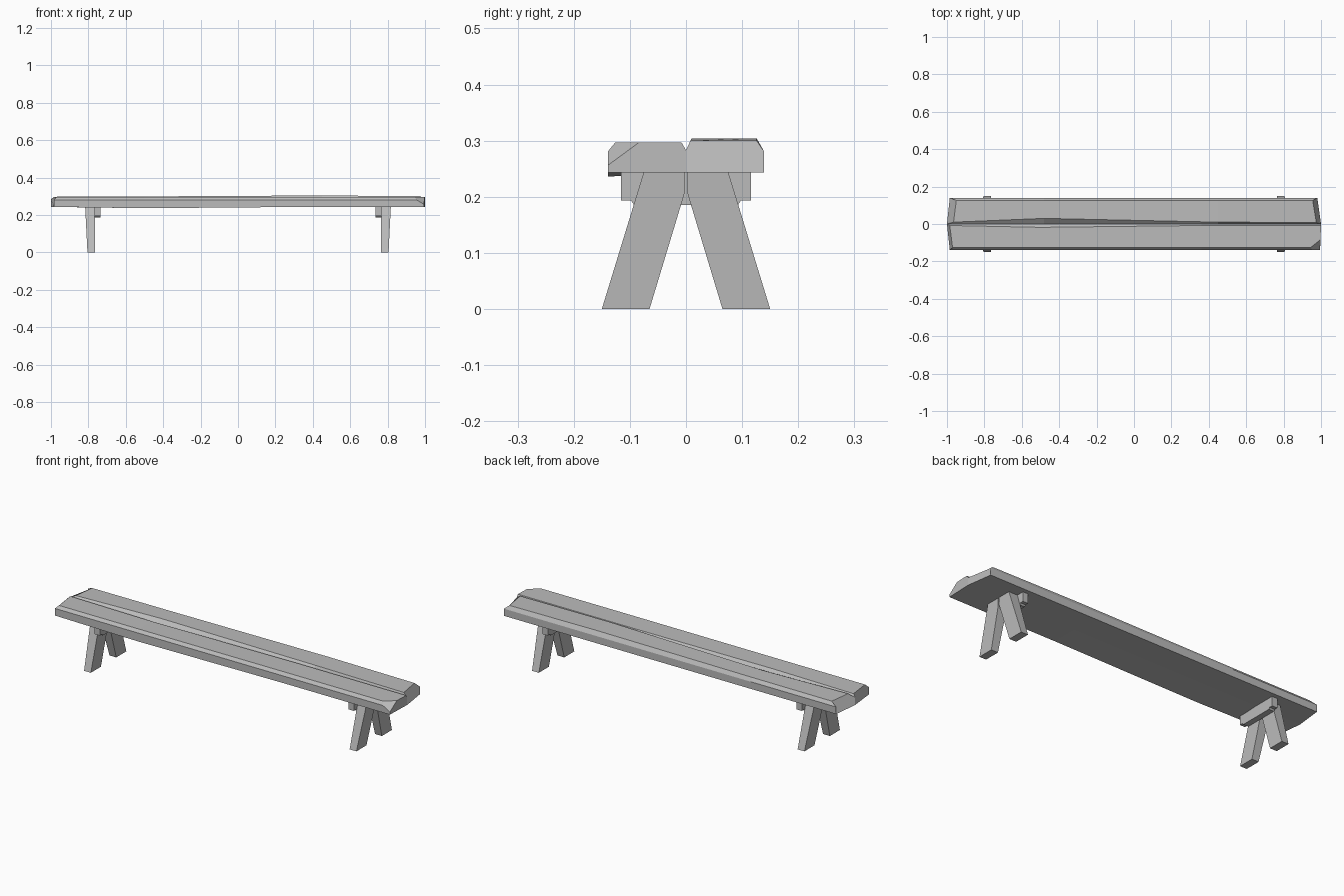
import bpy, bmesh
from mathutils import Vector

old = bpy.data.objects.get("Cube")
if old:
    bpy.data.objects.remove(old, do_unlink=True)

wood = bpy.data.materials.new("weathered_grey")
GREY = (0.5, 0.5, 0.5, 1)
wood.diffuse_color = GREY
wood.use_nodes = True
wood.node_tree.nodes["Principled BSDF"].inputs["Base Color"].default_value = GREY


def finish(name, bm):
    bmesh.ops.recalc_face_normals(bm, faces=bm.faces)
    mesh = bpy.data.meshes.new(name)
    bm.to_mesh(mesh)
    bm.free()
    mesh.materials.append(wood)
    obj = bpy.data.objects.new(name, mesh)
    bpy.context.collection.objects.link(obj)
    return obj


def loft(rings):
    """Join matching rings of points and cap both ends."""
    bm = bmesh.new()
    rows = [[bm.verts.new(p) for p in ring] for ring in rings]
    n = len(rows[0])
    for a, b in zip(rows, rows[1:]):
        for i in range(n):
            j = (i + 1) % n
            bm.faces.new((a[i], a[j], b[j], b[i]))
    bm.faces.new(rows[0])
    bm.faces.new(rows[-1])
    return bm


def plank(side, stations):
    """Stations: inner x, outer x, pull of the top edge, base z, top z, groove gap."""
    rings = []
    for xi, xo, pull, base, top, gap in stations:
        profile = [(xi, 0, 0.243), (xo, 0.139, base), (xo, 0.139, 0.281),
                   (xo + pull, 0.126, top), (xi + pull, gap, top), (xi, 0, 0.283)]
        rings.append([(x, side * y, z) for x, y, z in profile])
    return loft(rings)


# Seat planks with hand-hewn edges and a V groove between them
front = plank(-1, [(-1, -0.985, 0.015, 0.243, 0.296, 0.008),
                   (-0.5, -0.5, 0, 0.236, 0.296, 0.018),
                   (0.36, 0.36, 0, 0.243, 0.297, 0.008),
                   (1, 0.995, 0, 0.243, 0.297, 0.008)])
back = plank(1, [(-1, -0.985, 0.035, 0.243, 0.298, 0.01),
                 (-0.48, -0.48, 0, 0.243, 0.299, 0.03),
                 (0.45, 0.45, 0, 0.243, 0.304, 0.01),
                 (1, 0.98, -0.025, 0.243, 0.3, 0.008)])

# Chipped corner on the front plank
cut = bmesh.ops.bisect_plane(front, geom=front.verts[:] + front.edges[:] + front.faces[:],
                             plane_co=Vector((0.945, -0.125, 0.297)),
                             plane_no=Vector((0.16, -0.2, 0.265)), clear_outer=True)
bmesh.ops.holes_fill(front, edges=[e for e in front.edges if e.is_boundary])
finish("seat_plank_front", front)
finish("seat_plank_back", back)

# Splayed legs and cross bars at each end
LEG = [(-0.15, 0), (-0.065, 0), (-0.003, 0.205), (-0.003, 0.245), (-0.075, 0.245)]
BAR = [(-0.116, 0.193), (-0.098, 0.193), (-0.092, 0.185), (0.092, 0.185),
       (0.098, 0.193), (0.116, 0.193), (0.116, 0.245), (-0.116, 0.245)]
for end, label in ((1, "left"), (-1, "right")):
    for side, place in ((-1, "front"), (1, "back")):
        pts = [(-side * y, z) for y, z in LEG]
        inner = [(end * 0.765, y, z) for y, z in pts]
        outer = [(end * (0.805 + 0.05 * z), y, z) for y, z in pts]
        finish(f"leg_{place}_{label}", loft([inner, outer]))
    finish(f"cross_bar_{label}",
           loft([[(end * x, y, z) for y, z in BAR] for x in (0.735, 0.766)]))
